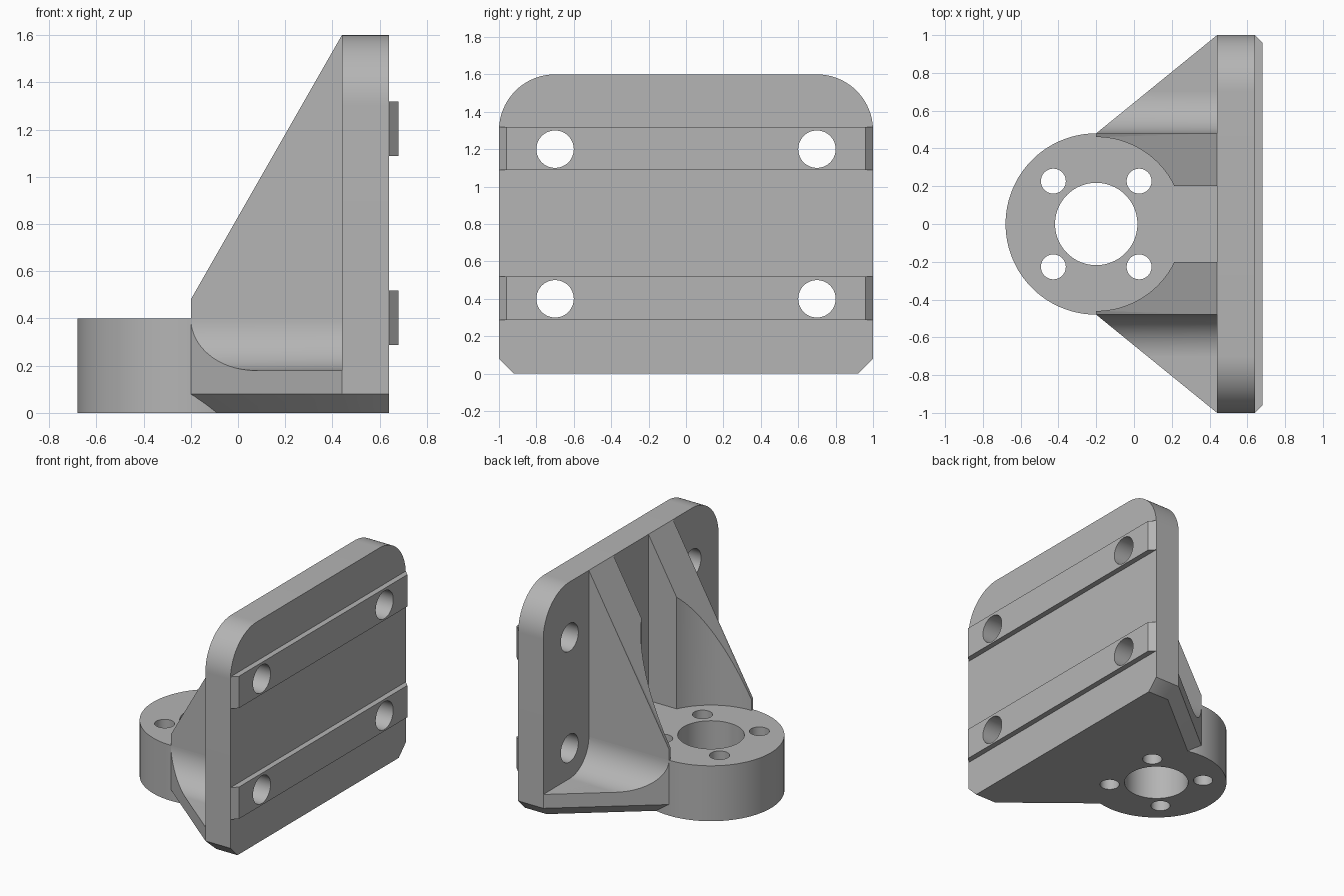
import bpy, bmesh
from math import sin, cos, radians, asin, pi
from mathutils import Vector

cube = bpy.data.objects.get("Cube")
if cube:
    bpy.data.objects.remove(cube, do_unlink=True)

GREY = (0.46, 0.46, 0.46, 1)
metal = bpy.data.materials.new("plain_grey")
metal.use_nodes = True
metal.diffuse_color = GREY
metal.node_tree.nodes["Principled BSDF"].inputs["Base Color"].default_value = GREY

HUB_X, HUB_R = -0.2, 0.48          # hub axis and radius
FRONT, REAR = 0.44, 0.64           # plate faces along x
AXES = {"x": lambda a, b, h: (h, a, b),
        "y": lambda a, b, h: (a, h, b),
        "z": lambda a, b, h: (a, b, h)}


def arc(cx, cy, r, start, end, n=24):
    steps = [radians(start + (end - start) * i / n) for i in range(n + 1)]
    return [(cx + r * cos(t), cy + r * sin(t)) for t in steps]


def circle(cx, cy, r, n=64):
    return arc(cx, cy, r, 0, 360, n)[:-1]


def loft(name, axis, layers):
    """Solid through matching outlines, each given as (height, points)."""
    bm = bmesh.new()
    rings = [[bm.verts.new(AXES[axis](a, b, h)) for a, b in pts] for h, pts in layers]
    bm.faces.new(rings[0])
    bm.faces.new(rings[-1])
    for low, high in zip(rings, rings[1:]):
        for i in range(len(low)):
            j = (i + 1) % len(low)
            bm.faces.new((low[i], low[j], high[j], high[i]))
    bmesh.ops.recalc_face_normals(bm, faces=bm.faces)
    mesh = bpy.data.meshes.new(name)
    bm.to_mesh(mesh)
    bm.free()
    obj = bpy.data.objects.new(name, mesh)
    bpy.context.collection.objects.link(obj)
    mesh.materials.append(metal)
    return obj


def prism(name, axis, pts, low, high):
    return loft(name, axis, [(low, pts), (high, pts)])


def activate(obj):
    bpy.ops.object.select_all(action="DESELECT")
    obj.select_set(True)
    bpy.context.view_layer.objects.active = obj


def carve(obj, cutters):
    activate(obj)
    for cutter in cutters:
        mod = obj.modifiers.new("cut", "BOOLEAN")
        mod.operation, mod.solver, mod.object = "DIFFERENCE", "EXACT", cutter
        bpy.ops.object.modifier_apply(modifier=mod.name)


def mirrored(half):
    return half + [(a, -b) for a, b in reversed(half)]


# Cutters
bolt_cutters = [prism("bolt_cutter", "x", circle(y, z, 0.1), 0, 1)
                for y in (-0.7, 0.7) for z in (0.4, 1.2)]
hub_cutters = [prism("bore_cutter", "z", circle(HUB_X, 0, 0.218, 96), -1, 1)]
hub_cutters += [prism("screw_cutter", "z", circle(HUB_X + dx, dy, 0.066, 40), -1, 1)
                for dx in (-0.227, 0.227) for dy in (-0.227, 0.227)]
base_cutter = prism("base_cutter", "z", circle(HUB_X, 0, 0.47, 128), -1, 1)
gusset_cutter = prism("gusset_cutter", "z", circle(HUB_X, 0, 0.46, 128), -1, 2)
parts = []

# Upright plate with rounded top corners
plate = prism("back_plate", "x", [(-1, 0.08), (1, 0.08)] + arc(0.7, 1.3, 0.3, 0, 90)
              + arc(-0.7, 1.3, 0.3, 90, 180), FRONT, REAR)
carve(plate, bolt_cutters)
parts.append(plate)

# Two raised rails with bevelled ends
rail_outline = mirrored([(REAR, 1), (0.68, 0.96)])
for name, low in (("lower_rail", 0.288), ("upper_rail", 1.088)):
    rail = prism(name, "z", rail_outline, low, low + 0.23)
    carve(rail, bolt_cutters)
    parts.append(rail)

# Tapered base with chamfered lower edges
outer = mirrored([(HUB_X, HUB_R), (FRONT, 1), (REAR, 1)])
inner = mirrored([(HUB_X, 0.377), (0.469, 0.92), (REAR, 0.92)])
base = loft("base", "z", [(0, inner), (0.08, outer), (0.18, outer)])
carve(base, [base_cutter])
parts.append(base)

# Round hub with a neck running to the plate
neck = 0.2
angle = asin(neck / HUB_R) * 180 / pi
hub = prism("hub", "z", arc(HUB_X, 0, HUB_R, angle, 360 - angle, 112)
            + [(FRONT, -neck), (FRONT, neck)], 0, 0.4)
carve(hub, hub_cutters)
parts.append(hub)

# Sloping gussets, each with a concave fillet trimmed to the base edge
fillet_r = 0.22
edge = Vector((FRONT - HUB_X, 1 - HUB_R, 0))
for side, s in (("left", 1), ("right", -1)):
    # the front faces -y, so +y is the rear of the model
    where = "rear" if s > 0 else "front"
    gusset = prism(where + "_gusset", "y", [(HUB_X, 0.08), (FRONT, 0.08),
                   (FRONT, 1.6), (HUB_X, 0.48)], s * neck, s * HUB_R)
    carve(gusset, [gusset_cutter])
    profile = [(0.475, 0.17), (0.99, 0.17), (0.99, 0.18)]
    profile += arc(HUB_R + fillet_r, 0.18 + fillet_r, fillet_r, 270, 180)
    profile += [(0.475, 0.18 + fillet_r)]
    fillet = prism(where + "_fillet", "x", [(s * y, z) for y, z in profile], HUB_X, FRONT)
    bm = bmesh.new()
    bm.from_mesh(fillet.data)
    cut = bmesh.ops.bisect_plane(bm, geom=bm.verts[:] + bm.edges[:] + bm.faces[:],
                                 plane_co=(HUB_X, s * HUB_R, 0),
                                 plane_no=(-edge.y, s * edge.x, 0), clear_outer=True)
    bmesh.ops.holes_fill(bm, edges=[e for e in bm.edges if e.is_boundary], sides=0)
    bmesh.ops.recalc_face_normals(bm, faces=bm.faces)
    bm.to_mesh(fillet.data)
    bm.free()
    parts += [gusset, fillet]

# Remove the cutters and shade curved walls smoothly
for cutter in bolt_cutters + hub_cutters + [base_cutter, gusset_cutter]:
    bpy.data.objects.remove(cutter, do_unlink=True)
for part in parts:
    activate(part)
    bpy.ops.object.shade_smooth_by_angle(angle=radians(30))
